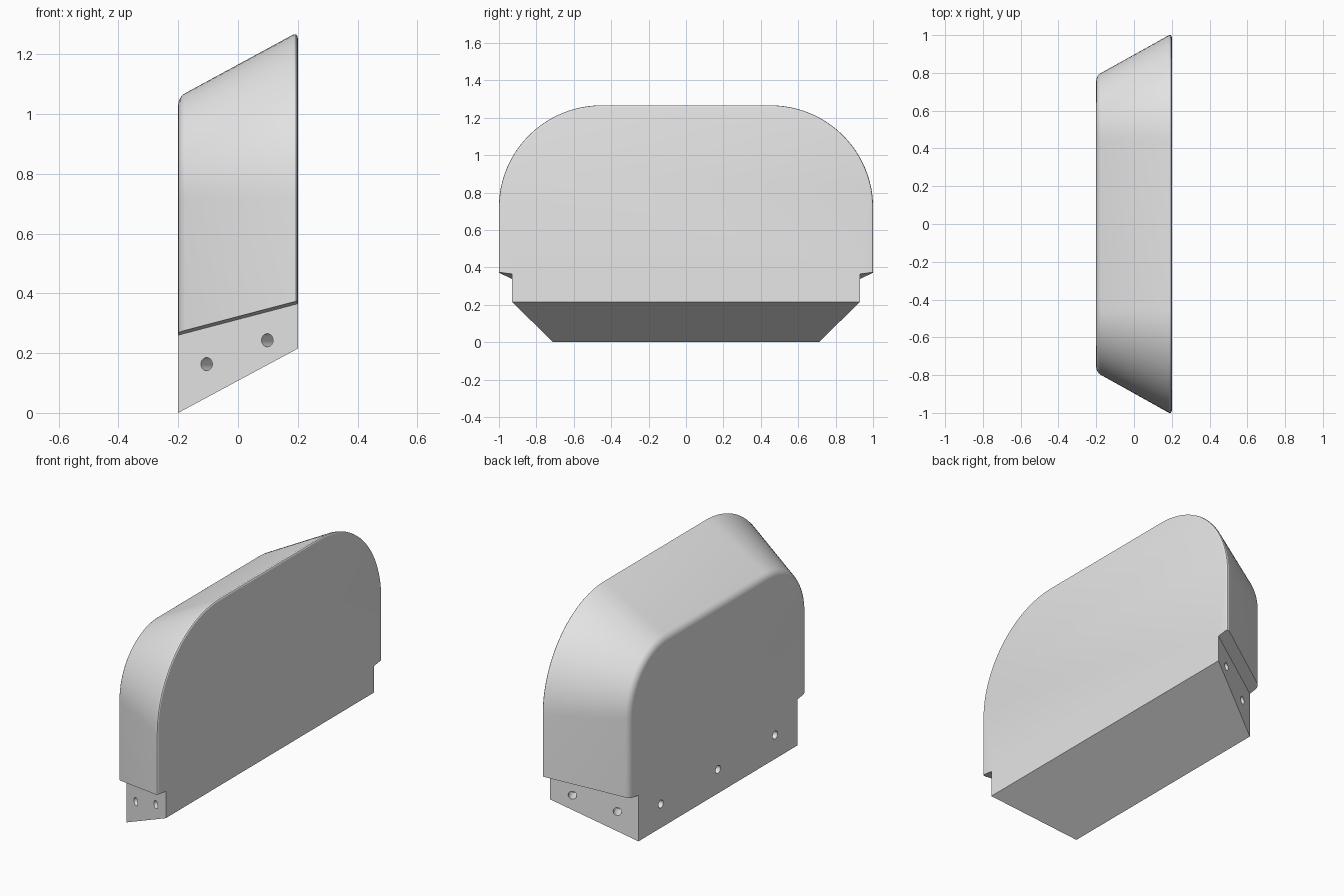
import bpy, bmesh, math
from mathutils import Vector, Matrix

cube = bpy.data.objects.get("Cube")
if cube:
    bpy.data.objects.remove(cube, do_unlink=True)

grey = bpy.data.materials.new("plain grey")
grey.use_nodes = True
GREY = (0.8, 0.8, 0.8, 1)
grey.diffuse_color = GREY
grey.node_tree.nodes["Principled BSDF"].inputs["Base Color"].default_value = GREY

HALF = 0.2       # half thickness along x
STEPS = 24       # segments in each rounded shoulder
CENTRE = Vector((0.45, 0.72))


def outline(foot_y, foot_z, lip_z, hull_y, top_z):
    """Closed (y, z) outline: stepped foot below, rounded hull above."""
    ry, rz = hull_y - CENTRE.x, top_z - CENTRE.y
    half = [(foot_y, foot_z), (foot_y, lip_z - 0.01), (hull_y, lip_z)]
    for i in range(STEPS + 1):
        a = math.pi / 2 * i / STEPS
        half.append((CENTRE.x + ry * math.cos(a), CENTRE.y + rz * math.sin(a)))
    return half + [(-y, z) for y, z in reversed(half)]


# Housing: large outline lofted to the smaller, lower one
bm = bmesh.new()
big = [bm.verts.new((HALF, y, z)) for y, z in outline(0.93, 0.215, 0.375, 1.008, 1.274)]
small = [bm.verts.new((-HALF, y, z)) for y, z in outline(0.71, 0, 0.27, 0.785, 1.057)]
n = len(big)
for i in range(n):
    j = (i + 1) % n
    bm.faces.new((big[i], big[j], small[j], small[i]))
bm.faces.new(big)
bm.faces.new(small)
bmesh.ops.recalc_face_normals(bm, faces=bm.faces)

# Rounded rims of the hull, from lip to lip
for ring, width in ((big, 0.02), (small, 0.025)):
    rim = [bm.edges.get((ring[i], ring[i + 1])) for i in range(2, n - 3)]
    bmesh.ops.bevel(bm, geom=rim, offset=width, offset_type='OFFSET',
                    segments=4, profile=0.5, affect='EDGES')
mesh = bpy.data.meshes.new("housing")
bm.to_mesh(mesh)
bm.free()
housing = bpy.data.objects.new("housing", mesh)
mesh.materials.append(grey)
bpy.context.collection.objects.link(housing)

# Screw holes: two through each sloping end of the foot, three in the small side
bm = bmesh.new()


def hole(position, axis):
    turn = Vector((0, 0, 1)).rotation_difference(Vector(axis)).to_matrix().to_4x4()
    bmesh.ops.create_cone(bm, cap_ends=True, segments=24, radius1=0.022, radius2=0.022,
                          depth=0.16, matrix=Matrix.Translation(position) @ turn)


for side in (-1, 1):
    for x, z in ((-0.105, 0.163), (0.098, 0.243)):
        hole((x, side * (0.82 + 0.55 * x), z), (-0.48, side * 0.88, 0))
for y in (-0.51, 0, 0.51):
    hole((-HALF, y, 0.135), (1, 0, 0))
cut_mesh = bpy.data.meshes.new("hole_cutter")
bm.to_mesh(cut_mesh)
bm.free()
cut_mesh.materials.append(grey)
cutter = bpy.data.objects.new("hole_cutter", cut_mesh)
bpy.context.collection.objects.link(cutter)
cutter.hide_render = True

# Cut the holes, then drop the cutter
bpy.context.view_layer.objects.active = housing
housing.select_set(True)
cut = housing.modifiers.new("screw holes", 'BOOLEAN')
cut.object = cutter
cut.solver = 'EXACT'
bpy.ops.object.modifier_apply(modifier=cut.name)
bpy.data.objects.remove(cutter, do_unlink=True)
bpy.ops.object.shade_smooth_by_angle(angle=math.radians(25))
